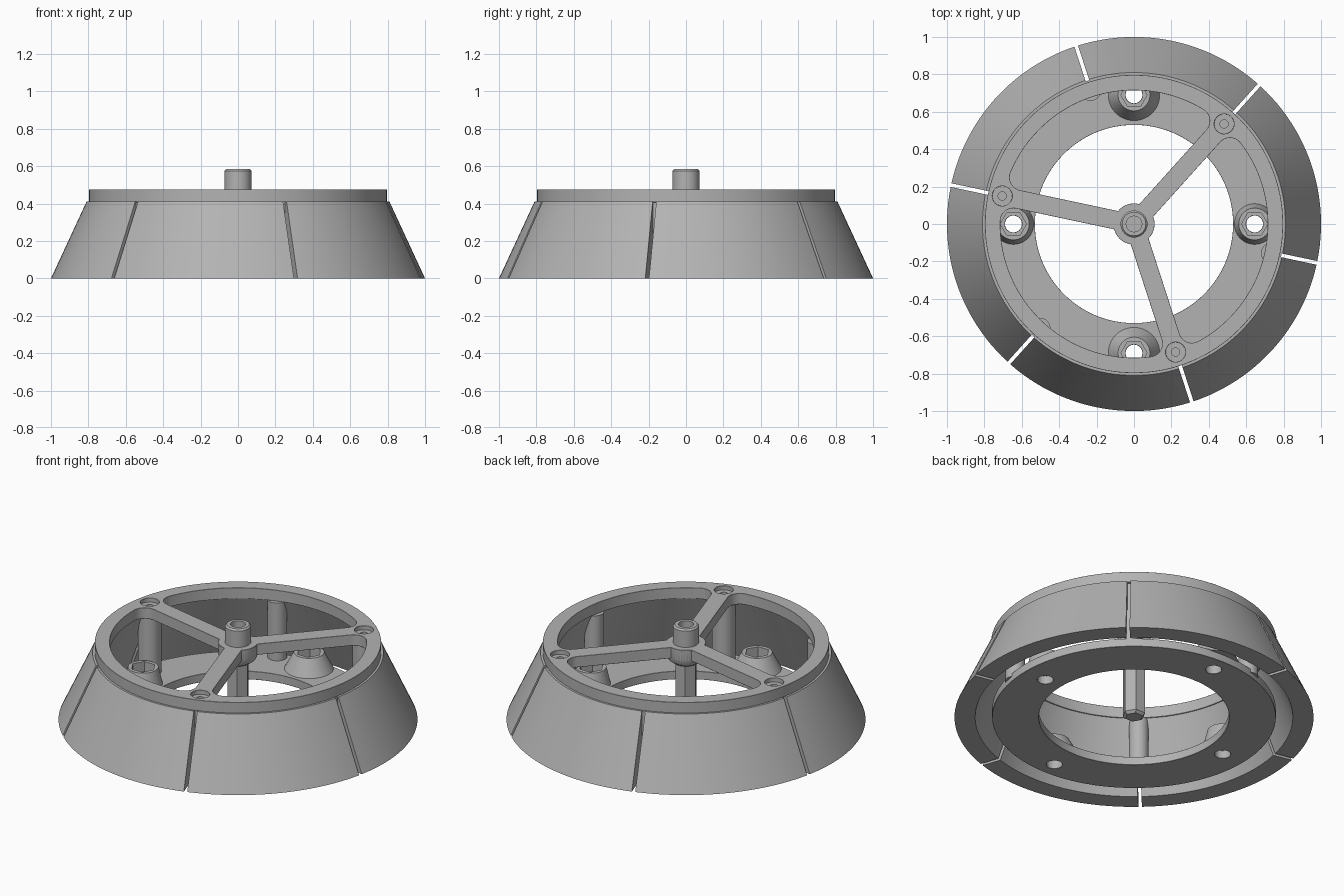
import bpy, bmesh, math
from math import radians, sin, cos, asin, tau

cube = bpy.data.objects.get("Cube")
if cube:
    bpy.data.objects.remove(cube)

grey = bpy.data.materials.new("machined grey")
grey.use_nodes = True
GREY = (0.45, 0.45, 0.45, 1)
grey.diffuse_color = GREY
grey.node_tree.nodes["Principled BSDF"].inputs["Base Color"].default_value = GREY


def finish(obj):
    obj.data.materials.clear()
    obj.data.materials.append(grey)
    bpy.ops.object.select_all(action='DESELECT')
    obj.select_set(True)
    bpy.context.view_layer.objects.active = obj
    bpy.ops.object.shade_smooth_by_angle(angle=radians(28))
    return obj


def mesh_object(name, bm):
    bmesh.ops.remove_doubles(bm, verts=bm.verts, dist=1e-5)
    bmesh.ops.recalc_face_normals(bm, faces=bm.faces)
    mesh = bpy.data.meshes.new(name)
    bm.to_mesh(mesh)
    bm.free()
    obj = bpy.data.objects.new(name, mesh)
    bpy.context.collection.objects.link(obj)
    return finish(obj)


def lathe(name, profile, centre=(0, 0), steps=48, closed=False):
    """Revolve (radius, z) points; a third item 'hex' makes that ring six-sided."""
    bm = bmesh.new()
    rings = []
    for r, z, *kind in profile:
        ring = []
        for i in range(steps):
            a = tau * i / steps
            k = cos(radians(30)) / cos(a % radians(60) - radians(30)) if kind else 1
            ring.append(bm.verts.new((centre[0] + r * k * cos(a), centre[1] + r * k * sin(a), z)))
        rings.append(ring)
    pairs = list(zip(rings, rings[1:]))
    if closed:
        pairs.append((rings[-1], rings[0]))
    else:
        bm.faces.new(rings[0])
        bm.faces.new(rings[-1])
    for low, high in pairs:
        for i in range(steps):
            j = (i + 1) % steps
            bm.faces.new((low[i], low[j], high[j], high[i]))
    return mesh_object(name, bm)


def polar(r, degrees):
    return r * cos(radians(degrees)), r * sin(radians(degrees))


def circle(r, centre=(0, 0), steps=32):
    return [(centre[0] + r * cos(tau * i / steps), centre[1] + r * sin(tau * i / steps))
            for i in range(steps)]


def plate(name, outlines, z0, z1, bevel):
    """Flat plate whose first outline is the rim and whose others are holes."""
    curve = bpy.data.curves.new(name, 'CURVE')
    curve.dimensions = '2D'
    curve.fill_mode = 'BOTH'
    curve.extrude = (z1 - z0) / 2
    for pts in outlines:
        spline = curve.splines.new('POLY')
        spline.points.add(len(pts) - 1)
        spline.use_cyclic_u = True
        for p, (x, y) in zip(spline.points, pts):
            p.co = (x, y, 0, 1)
    temp = bpy.data.objects.new(name + "_outline", curve)
    bpy.context.collection.objects.link(temp)
    graph = bpy.context.evaluated_depsgraph_get()
    flat = bpy.data.meshes.new_from_object(temp.evaluated_get(graph))
    bpy.data.objects.remove(temp)
    bm = bmesh.new()
    bm.from_mesh(flat)
    for v in bm.verts:
        v.co.z += (z0 + z1) / 2
    obj = mesh_object(name, bm)
    mod = obj.modifiers.new("chamfer", 'BEVEL')
    mod.width = bevel
    mod.segments = 1
    mod.limit_method = 'ANGLE'
    mod.angle_limit = radians(60)
    return obj


def window(start):
    """Rounded opening between two spokes, starting at the given spoke angle."""
    half, fillet, outer, hub = 0.05, 0.07, 0.715, 0.11
    phi = asin((half + fillet) / (outer - fillet))
    cx, cy = (outer - fillet) * cos(phi), half + fillet
    side = [(hub, asin(half / hub))]
    for i in range(9):
        a = -math.pi / 2 + (phi + math.pi / 2) * i / 8
        x, y = cx + fillet * cos(a), cy + fillet * sin(a)
        side.append((math.hypot(x, y), math.atan2(y, x)))
    third = tau / 3
    arc = [(outer, phi + (third - 2 * phi) * i / 32) for i in range(1, 32)]
    other = [(r, third - a) for r, a in reversed(side)]
    a0 = side[0][1]
    back = [(hub, third - a0 - (third - 2 * a0) * i / 8) for i in range(1, 8)]
    return [(r * cos(a + radians(start)), r * sin(a + radians(start)))
            for r, a in side + arc + other + back]


# Sloping outer shell: six segments separated by parallel-sided slits
SHELL = [(1, 0), (0.81, 0.41), (0.72, 0.41), (0.885, 0)]
for n in range(6):
    bm = bmesh.new()
    steps, columns = 24, []
    for i in range(steps + 1):
        column = []
        for r, z in SHELL:
            gap = asin(0.01 / r)
            a = radians(48 + 60 * n) + gap + (radians(60) - 2 * gap) * i / steps
            column.append(bm.verts.new((r * cos(a), r * sin(a), z)))
        columns.append(column)
    for a, b in zip(columns, columns[1:]):
        for i in range(4):
            j = (i + 1) % 4
            bm.faces.new((a[i], a[j], b[j], b[i]))
    bm.faces.new(columns[0])
    bm.faces.new(columns[-1])
    mesh_object(f"shell_segment_{n + 1}", bm)

# Base ring with four bolt holes and tapered hex-socket bosses
bolts = [(0.645, 0), (0, 0.69), (-0.645, 0), (0, -0.69)]
plate("base_ring",
      [circle(0.79, steps=128), circle(0.53, steps=96)] + [circle(0.045, c) for c in bolts],
      0, 0.05, 0.006)
for n, c in enumerate(bolts):
    base = 0.11 if c[0] else 0.14
    lathe(f"bolt_boss_{n + 1}",
          [(base, 0.045), (0.085, 0.15), (0.07, 0.15, 'hex'), (0.07, 0.09, 'hex'),
           (0.046, 0.09), (0.046, 0.045)], c, closed=True)

# Top frame: rim, three spokes and screw seats
spokes = (48, 168, 288)
seats = [polar(0.72, a) for a in spokes]
plate("top_frame",
      [circle(0.797, steps=128)] + [window(a) for a in spokes] + [circle(0.053, c) for c in seats],
      0.408, 0.475, 0.01)

# Posts under the spoke ends, with screw sockets, and plain posts between them
for n, c in enumerate(seats):
    lathe(f"screw_post_{n + 1}",
          [(0.065, 0.03), (0.065, 0.45), (0.022, 0.45), (0.022, 0.43)], c)
    lathe(f"wall_post_{n + 1}", [(0.055, 0.03), (0.055, 0.405)], polar(0.75, spokes[n] + 60))

# Centre hub, hexagonal shaft and socket-head bolt
lathe("hub", [(0.075, 0.36), (0.1, 0.38), (0.11, 0.405), (0.11, 0.468), (0.103, 0.475)])
lathe("hex_shaft", [(0.05, 0, 'hex'), (0.065, 0.015, 'hex'), (0.065, 0.37, 'hex')])
lathe("centre_bolt",
      [(0.072, 0.46), (0.072, 0.575), (0.063, 0.585), (0.042, 0.585), (0.042, 0.53)])
